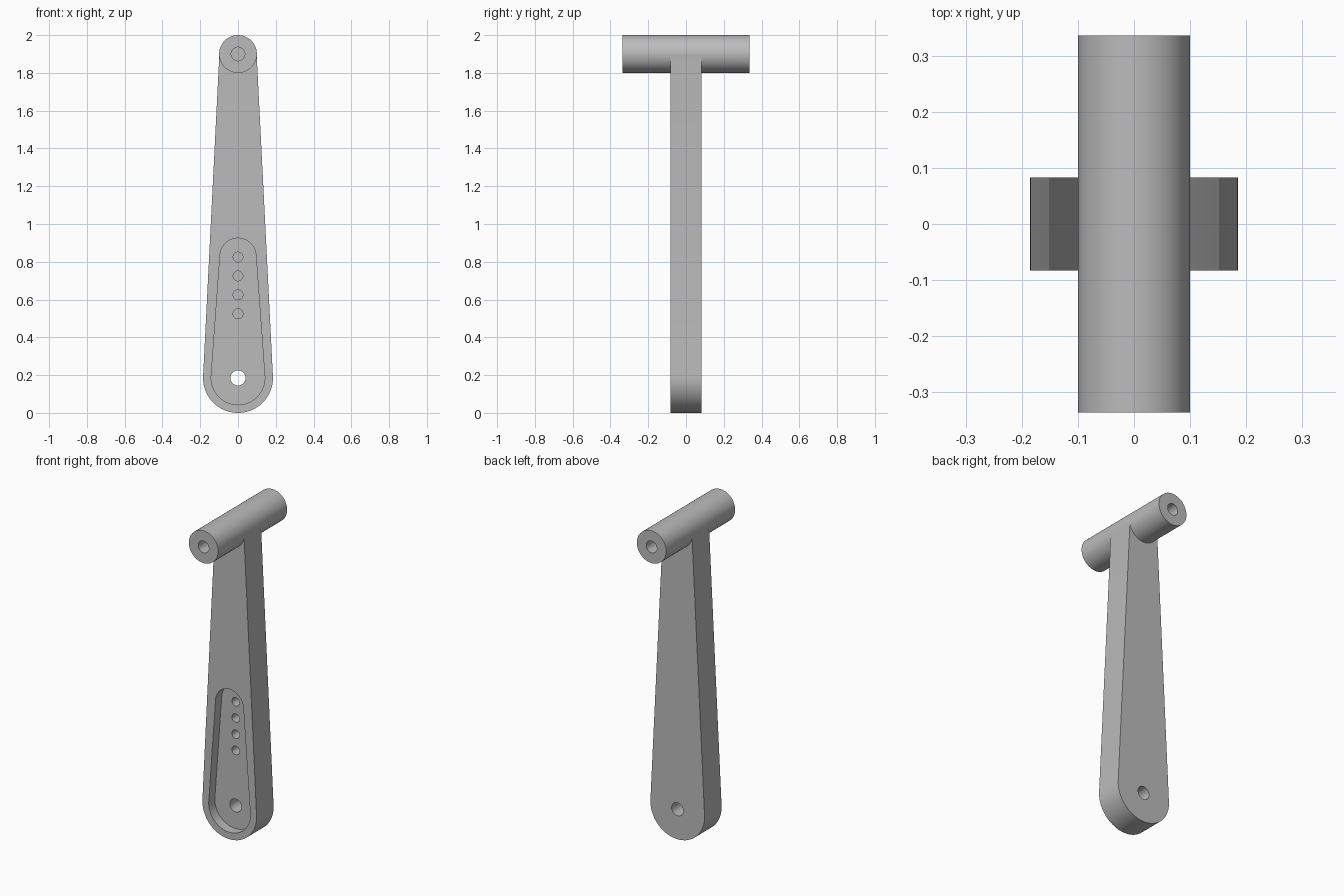
import bpy
import bmesh
from math import asin, cos, sin, pi

cube = bpy.data.objects.get("Cube")
if cube:
    bpy.data.objects.remove(cube, do_unlink=True)

# Single plain metal colour
metal = bpy.data.materials.new("grey_metal")
metal.use_nodes = True
grey = (0.5, 0.5, 0.5, 1)
metal.diffuse_color = grey
metal.node_tree.nodes["Principled BSDF"].inputs["Base Color"].default_value = grey


def arc(z, r, start, end, steps):
    """Points of an arc centred on x = 0 at height z."""
    angles = [start + (end - start) * i / steps for i in range(steps + 1)]
    return [(r * cos(a), z + r * sin(a)) for a in angles]


def circle(z, r, steps=48):
    return arc(z, r, 0, 2 * pi, steps)[:-1]


def tapered_slot(z_low, r_low, z_high, r_high):
    """Two round ends joined by tangent lines."""
    tilt = asin((r_low - r_high) / (z_high - z_low))
    return (arc(z_high, r_high, tilt, pi - tilt, 32)
            + arc(z_low, r_low, pi - tilt, 2 * pi + tilt, 40))


def prism(name, outline, y_front, y_back):
    """Solid made by extruding an x-z outline along y."""
    bm = bmesh.new()
    face = bm.faces.new([bm.verts.new((x, y_front, z)) for x, z in outline])
    grown = bmesh.ops.extrude_face_region(bm, geom=[face])["geom"]
    verts = [v for v in grown if isinstance(v, bmesh.types.BMVert)]
    bmesh.ops.translate(bm, verts=verts, vec=(0, y_back - y_front, 0))
    bmesh.ops.recalc_face_normals(bm, faces=bm.faces)
    mesh = bpy.data.meshes.new(name)
    bm.to_mesh(mesh)
    bm.free()
    mesh.materials.append(metal)
    obj = bpy.data.objects.new(name, mesh)
    bpy.context.collection.objects.link(obj)
    return obj


def combine(target, other, operation):
    """Apply a boolean and discard the second solid."""
    mod = target.modifiers.new("boolean", "BOOLEAN")
    mod.operation = operation
    mod.solver = "EXACT"
    mod.object = other
    bpy.context.view_layer.objects.active = target
    bpy.ops.object.modifier_apply(modifier=mod.name)
    bpy.data.objects.remove(other, do_unlink=True)


HALF_ARM, HALF_TUBE = 0.083, 0.336
PIVOT_Z, TUBE_Z = 0.185, 1.9
FLOOR_Y = -0.023

# Tapered arm with the cross tube joined to its top
arm = prism("lever_arm", tapered_slot(PIVOT_Z, 0.185, TUBE_Z, 0.0985),
            -HALF_ARM, HALF_ARM)
combine(arm, prism("cross_tube", circle(TUBE_Z, 0.1, 64), -HALF_TUBE, HALF_TUBE), "UNION")

# Recessed pocket on the front face
pocket = tapered_slot(PIVOT_Z, 0.142, 0.83, 0.095)
combine(arm, prism("pocket", pocket, -0.2, FLOOR_Y), "DIFFERENCE")

# Pivot hole straight through
combine(arm, prism("pivot_hole", circle(PIVOT_Z, 0.04), -0.2, 0.2), "DIFFERENCE")

# Row of blind adjustment holes in the pocket floor
for i in range(4):
    hole = circle(0.525 + 0.1 * i, 0.026, 32)
    combine(arm, prism("adjust_hole", hole, -0.06, FLOOR_Y + 0.06), "DIFFERENCE")

# Blind bore in each end of the tube
for side in (-1, 1):
    bore = prism("end_bore", circle(TUBE_Z, 0.036), side * 0.4, side * 0.136)
    combine(arm, bore, "DIFFERENCE")

bpy.ops.object.select_all(action="DESELECT")
arm.select_set(True)
bpy.context.view_layer.objects.active = arm
bpy.ops.object.shade_smooth_by_angle(angle=pi / 6)
